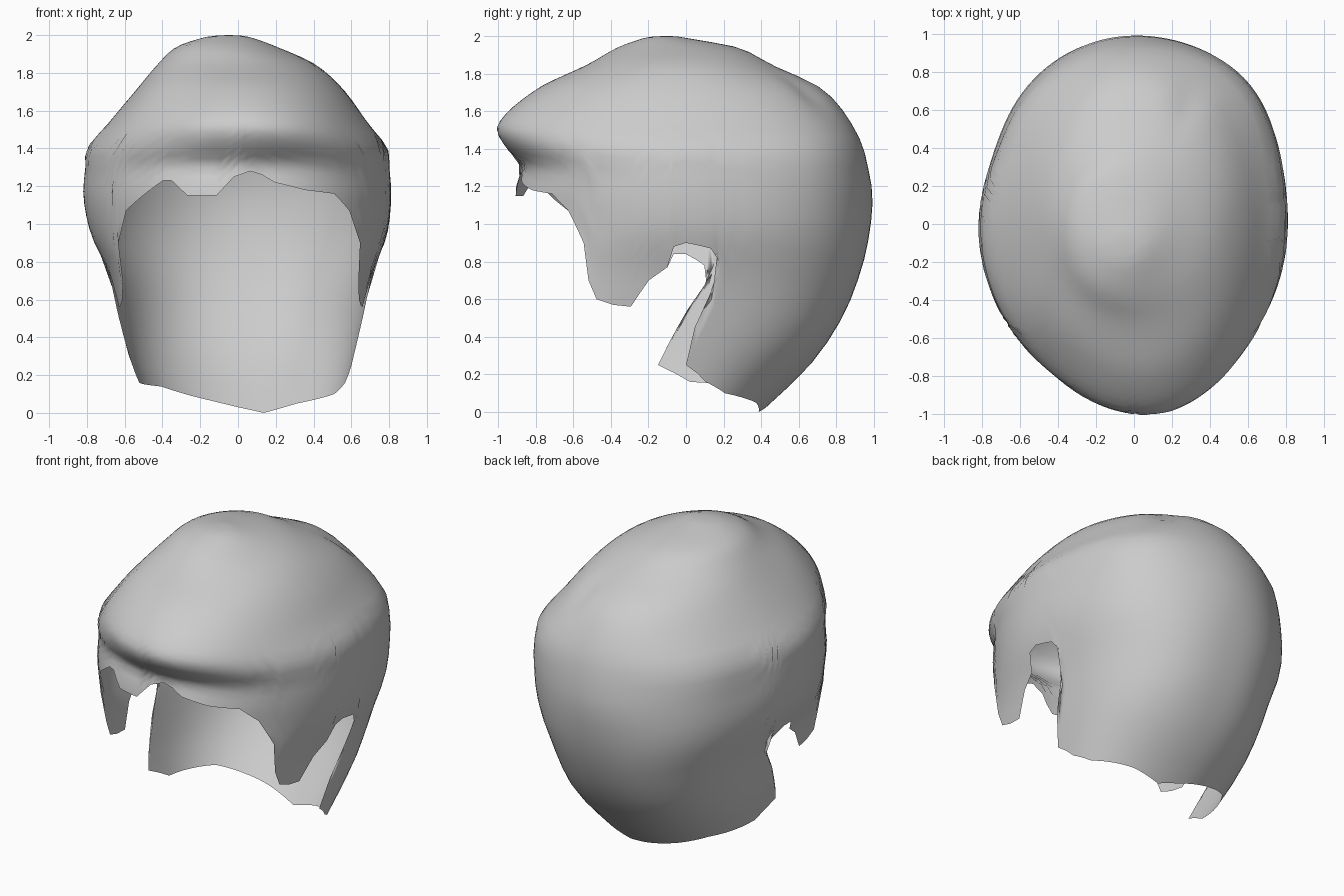
import bpy, bmesh, math
from mathutils import Vector

if "Cube" in bpy.data.objects:
    bpy.data.objects.remove(bpy.data.objects["Cube"])

# Horizontal sections of the head shell: z, front y, back y, left x, right x
SECTIONS = [
    (0.00, -0.90, 0.40, -0.45, 0.53), (0.25, -0.95, 0.66, -0.56, 0.60),
    (0.50, -0.95, 0.83, -0.63, 0.66), (0.75, -0.95, 0.93, -0.69, 0.72),
    (0.95, -0.92, 0.975, -0.78, 0.79), (1.15, -0.915, 0.99, -0.82, 0.81),
    (1.30, -0.90, 0.965, -0.81, 0.80), (1.40, -0.96, 0.94, -0.80, 0.79),
    (1.53, -1.00, 0.88, -0.69, 0.69), (1.72, -0.79, 0.72, -0.53, 0.55),
    (1.85, -0.52, 0.45, -0.42, 0.40), (1.94, -0.36, 0.27, -0.32, 0.20),
    (1.99, -0.22, 0.00, -0.17, 0.06), (2.00, -0.15, -0.06, -0.09, 0.00)]

# Rim keys: angle higher up, angle at the rim, rim height (0 = front, 90 = right)
FRINGE_RIGHT = [(4, 4, 1.28), (9, 9, 1.26), (14, 14, 1.22), (26, 26, 1.18),
                (39, 39, 1.16)]
SIDEBURN = [(47, 47, 1.07), (54, 54, 0.90), (57, 57, 0.70), (60, 60, 0.60),
            (66, 66, 0.57), (72, 72, 0.56), (78, 78, 0.70), (84, 84, 0.77)]
NAPE = [(86, 86, 0.88), (90, 90, 0.90), (96, 96, 0.87), (98, 98, 0.80),
        (101, 96.5, 0.60), (104, 92, 0.45), (108, 90, 0.25), (114, 100, 0.16),
        (122, 114, 0.10), (147, 145, 0.05), (165, 165, 0.0), (180, 180, 0.03),
        (208, 210, 0.09), (229, 232, 0.14), (247, 268, 0.16), (252, 279, 0.25),
        (255, 276, 0.35), (258, 270, 0.50), (260.5, 265, 0.65),
        (263, 266, 0.78), (270, 270, 0.84), (274, 274, 0.84)]
FRINGE_LEFT = [(321, 321, 1.14), (331, 331, 1.23), (334.5, 334.5, 1.23),
               (341, 341, 1.15), (352, 352, 1.15), (358.5, 358.5, 1.25)]
ROWS = 28

# Local swells and dents: centre, radius, outward amount
BUMPS = [((0.60, 0.72, 1.35), 0.38, 0.065),
         ((-0.45, -0.50, 1.75), 0.25, 0.03),
         ((-0.74, 0.40, 1.25), 0.25, -0.025),
         ((0.30, 0.66, 1.74), 0.09, -0.05)]


def ramp(value, start, end):
    return min(max((value - start) / (end - start), 0), 1)


def section(z):
    """Catmull-Rom interpolation of the section table at height z."""
    i = max(k for k in range(len(SECTIONS) - 1) if SECTIONS[k][0] <= z or k == 0)
    a, b = SECTIONS[i], SECTIONS[i + 1]
    p, n = SECTIONS[max(i - 1, 0)], SECTIONS[min(i + 2, len(SECTIONS) - 1)]
    h = b[0] - a[0]
    t = ramp(z, a[0], b[0])
    out = []
    for c in range(1, 5):
        m0 = (b[c] - p[c]) / (b[0] - p[0]) * h
        m1 = (n[c] - a[c]) / (n[0] - a[0]) * h
        out.append((2*t**3 - 3*t*t + 1) * a[c] + (t**3 - 2*t*t + t) * m0
                   + (3*t*t - 2*t**3) * b[c] + (t**3 - t*t) * m1)
    return out


def shell_point(angle, z):
    front, back, left, right = section(z)
    k = ramp(z, 1.45, 1.95)                       # section centre drifts near the crown
    cx, cy = k * (left + right) / 2, k * (front + back) / 2
    s, c = math.sin(math.radians(angle)), math.cos(math.radians(angle))
    wide, deep = abs(s), abs(c)
    if c > 0:                                     # sideburns hang nearly flat
        wide **= 1 - 0.55 * ramp(z, 1.0, 0.6)
    else:                                         # fuller corners low at the back
        full = 1 - 0.15 * ramp(z, 0.1, 0.4) * ramp(z, 1.15, 0.8)
        wide, deep = wide ** full, deep ** full
    x = cx + wide * ((right - cx) if s > 0 else (left - cx))
    y = cy + deep * ((front - cy) if c > 0 else (back - cy))
    if c > 0:                                     # groove above the fringe, brow off centre
        y += 0.03 * math.exp(-((z - 1.32) / 0.07) ** 2 - (x / 0.42) ** 4)
        x += 0.06 * c ** 3 * ramp(z, 1.25, 1.45) * (1 - k)
    p = Vector((x, y, z))
    out = Vector((x, y, 0)).normalized()
    push = sum(amount * math.exp(-((p - Vector(centre)).length / radius) ** 2)
               for centre, radius, amount in BUMPS)
    return p + out * push


# Closed rim, resampled to even columns
mirrored = [(360 - a, 360 - b, z) for a, b, z in reversed(SIDEBURN)]
keys = FRINGE_RIGHT + SIDEBURN + NAPE + mirrored + FRINGE_LEFT
keys.append((364, 364, 1.28))
rim = []
for a, b in zip(keys, keys[1:]):
    n = max(1, round((b[0] - a[0]) / 3))
    rim += [tuple(u + (v - u) * i / n for u, v in zip(a, b)) for i in range(n)]

# Hair shell: columns rising from the rim to the crown
bm = bmesh.new()
columns = []
for phi, theta, z0 in rim:
    col = []
    for r in range(ROWS):
        z = z0 + (1.998 - z0) * math.sin(r / (ROWS - 1) * math.pi / 2)
        t = min((z - z0) / (1.0 - z0), 1) if z0 < 1.0 else 1
        col.append(bm.verts.new(shell_point(theta + (phi - theta) * t, z)))
    columns.append(col)
crown = bm.verts.new((-0.05, -0.1, 2.0))
for a, b in zip(columns, columns[1:] + columns[:1]):
    for r in range(ROWS - 1):
        bm.faces.new((a[r], b[r], b[r + 1], a[r + 1]))
    bm.faces.new((a[-1], b[-1], crown))

mesh = bpy.data.meshes.new("hair_shell")
bm.to_mesh(mesh)
bm.free()
hair = bpy.data.objects.new("hair_shell", mesh)
bpy.context.collection.objects.link(hair)

grey = bpy.data.materials.new("plain grey")
grey.diffuse_color = (0.6, 0.6, 0.6, 1)
grey.use_nodes = True
grey.node_tree.nodes["Principled BSDF"].inputs["Base Color"].default_value = grey.diffuse_color
mesh.materials.append(grey)
mesh.shade_smooth()
